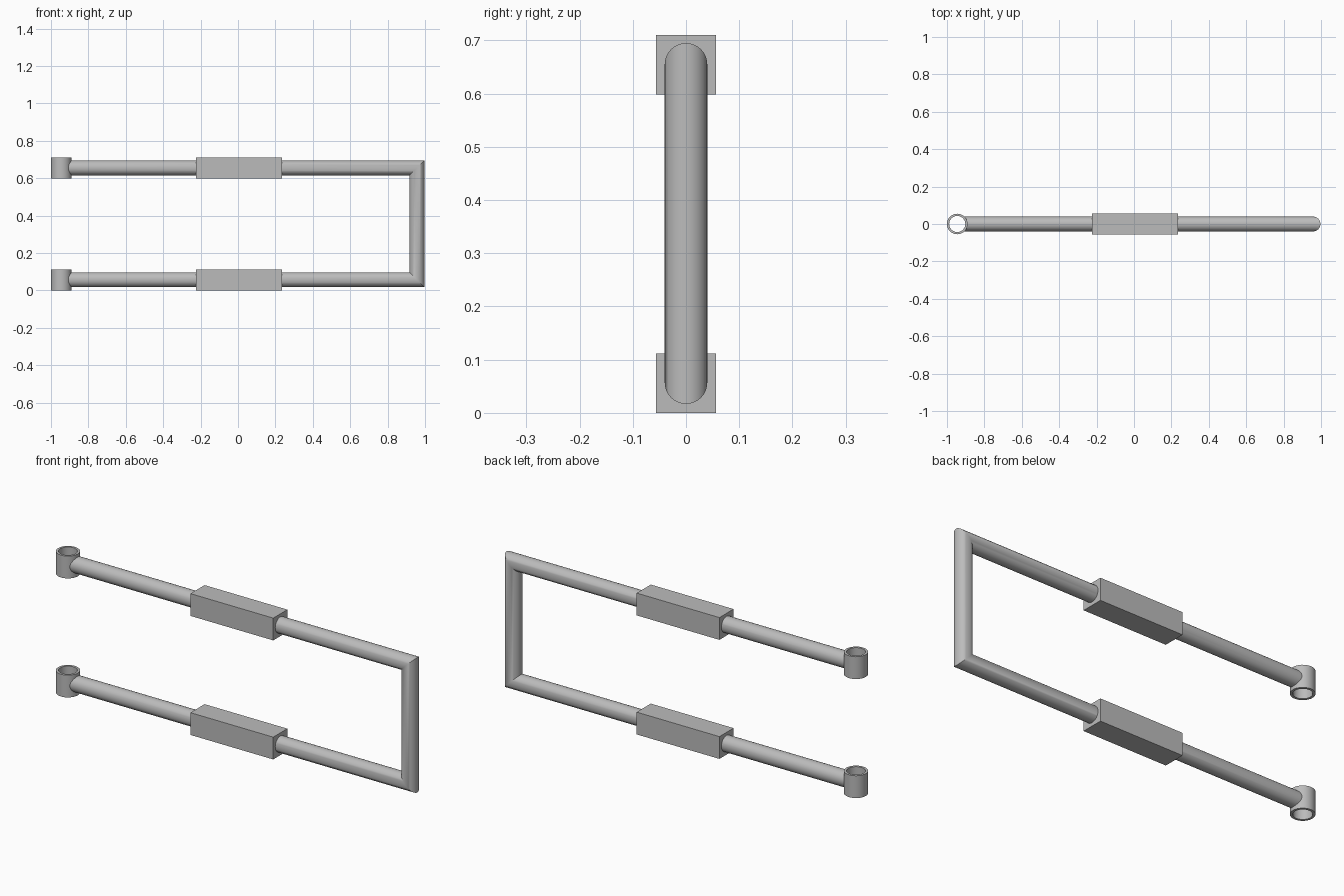
import bpy, bmesh
from math import sin, cos, tau, sqrt, radians

cube = bpy.data.objects.get("Cube")
if cube:
    bpy.data.objects.remove(cube)

grey = bpy.data.materials.new("satin grey")
grey.use_nodes = True
grey.diffuse_color = (0.5, 0.5, 0.5, 1)
grey.node_tree.nodes["Principled BSDF"].inputs["Base Color"].default_value = (0.5, 0.5, 0.5, 1)

LOW, HIGH = 0.057, 0.655      # rail heights
ROD, EYE, BORE = 0.04, 0.055, 0.043
EYE_X, END_X = -0.945, 0.957
HALF = 0.056
SIDES = 32


def finish(name, bm, smooth=True):
    bmesh.ops.recalc_face_normals(bm, faces=bm.faces)
    mesh = bpy.data.meshes.new(name)
    bm.to_mesh(mesh)
    bm.free()
    mesh.materials.append(grey)
    obj = bpy.data.objects.new(name, mesh)
    bpy.context.collection.objects.link(obj)
    if smooth:
        bpy.ops.object.select_all(action='DESELECT')
        obj.select_set(True)
        bpy.context.view_layer.objects.active = obj
        bpy.ops.object.shade_smooth_by_angle(angle=radians(35))
    return obj


def bridge(bm, a, b):
    n = len(a)
    for i in range(n):
        j = (i + 1) % n
        bm.faces.new((a[i], a[j], b[j], b[i]))


# Bent rod: saddle-cut ends at the eyelets, mitred corners at the far end
bm = bmesh.new()
circle = [(ROD * cos(tau * i / SIDES), ROD * sin(tau * i / SIDES)) for i in range(SIDES)]


def saddle(y):
    return EYE_X + sqrt(0.052 ** 2 - y * y)


# the first circle coordinate points to the outside of the bend
sections = [
    [(saddle(y), y, LOW - o) for o, y in circle],
    [(END_X + o, y, LOW - o) for o, y in circle],
    [(END_X + o, y, HIGH + o) for o, y in circle],
    [(saddle(y), y, HIGH + o) for o, y in circle],
]
rings = [[bm.verts.new(p) for p in s] for s in sections]
for a, b in zip(rings, rings[1:]):
    bridge(bm, a, b)
finish("bent_rod", bm)


# Hollow upright eyelet
def eyelet(name, z):
    bm = bmesh.new()
    profile = [(EYE, -HALF), (EYE, HALF), (BORE, HALF), (BORE, -HALF)]
    loops = [[bm.verts.new((EYE_X + r * cos(tau * i / SIDES), r * sin(tau * i / SIDES), z + h))
              for i in range(SIDES)] for r, h in profile]
    for k in range(4):
        bridge(bm, loops[k], loops[(k + 1) % 4])
    finish(name, bm)


# Square block around the rail
def block(name, z):
    bm = bmesh.new()
    bmesh.ops.create_cube(bm, size=1)
    for v in bm.verts:
        v.co = (0.005 + v.co.x * 0.46, v.co.y * 2 * HALF, z + v.co.z * 2 * HALF)
    finish(name, bm, smooth=False)


for label, z in (("lower", LOW - 0.001), ("upper", HIGH - 0.001)):
    eyelet(label + "_eyelet", z)
    block(label + "_block", z)
